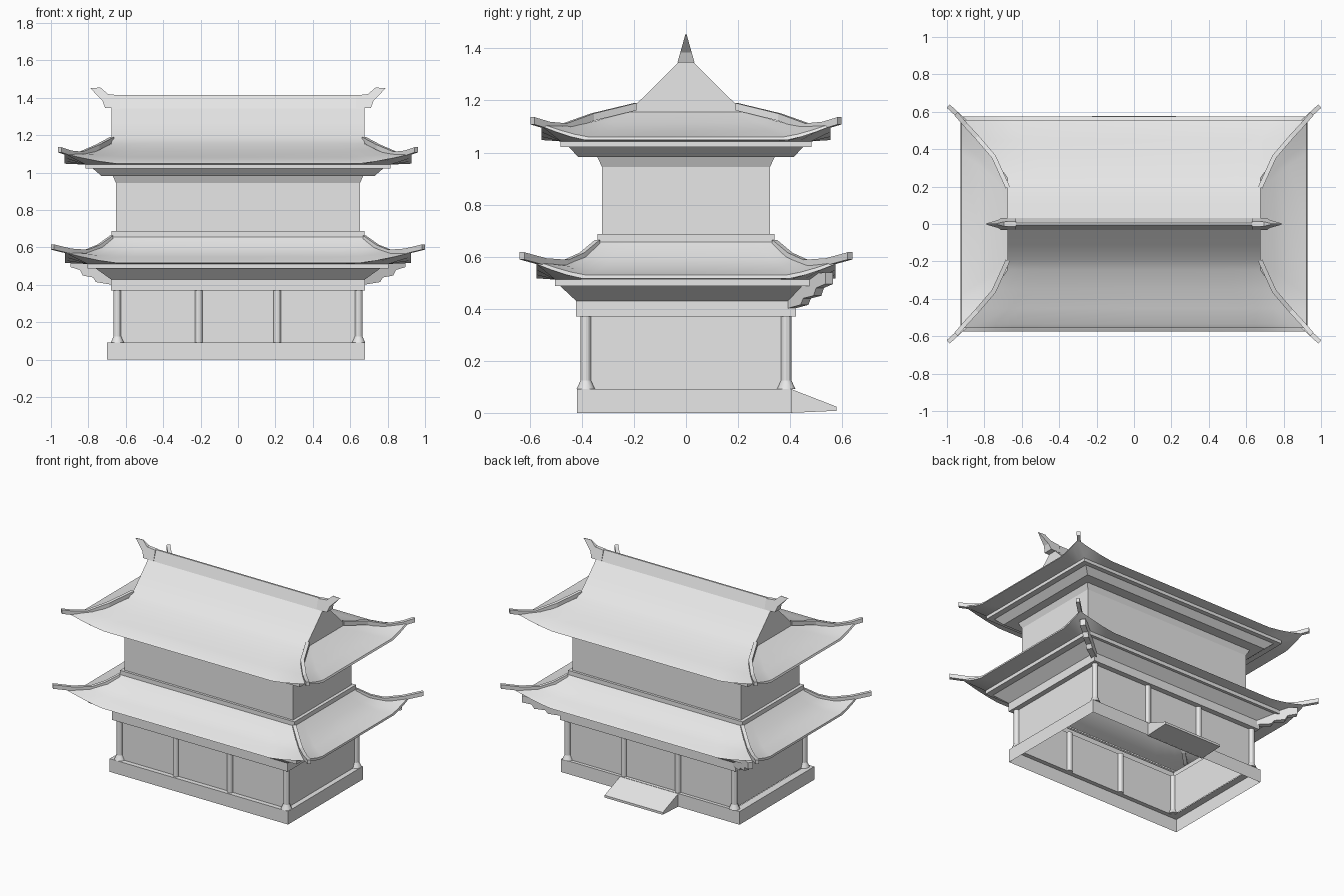
import bpy, bmesh
from mathutils import Vector

cube = bpy.data.objects.get("Cube")
if cube:
    bpy.data.objects.remove(cube, do_unlink=True)

stone = bpy.data.materials.new("light_grey")
stone.use_nodes = True
GREY = (0.8, 0.8, 0.8, 1)
stone.diffuse_color = GREY
stone.node_tree.nodes["Principled BSDF"].inputs["Base Color"].default_value = GREY


def finish(name, bm, smooth=False, recalc=True):
    if recalc:
        bmesh.ops.recalc_face_normals(bm, faces=bm.faces)
    mesh = bpy.data.meshes.new(name)
    bm.to_mesh(mesh)
    bm.free()
    mesh.materials.append(stone)
    ob = bpy.data.objects.new(name, mesh)
    bpy.context.collection.objects.link(ob)
    if smooth:
        bpy.ops.object.select_all(action='DESELECT')
        ob.select_set(True)
        bpy.context.view_layer.objects.active = ob
        bpy.ops.object.shade_smooth_by_angle(angle=0.5)
    return ob


def ring_points(hx, hy, z, lift=0):
    """Rectangle, counter-clockwise; with lift its corners sweep upwards."""
    steps = (-1, -.9, -.8, -.7, 0, .7, .8, .9) if lift is not None else (-1,)
    corners = [(-hx, -hy), (hx, -hy), (hx, hy), (-hx, hy)]
    pts = []
    for i in range(4):
        a, b = Vector(corners[i]), Vector(corners[(i + 1) % 4])
        for t in steps:
            p = a.lerp(b, (t + 1) / 2)
            rise = (lift or 0) * (max(0, abs(t) - .7) / .3) ** 1.3
            pts.append((p.x, p.y, z + rise))
    return pts


def shell(name, rings, smooth=False, cap=False):
    """Open shell through rectangular rings, listed from bottom to top."""
    bm = bmesh.new()
    loops = [[bm.verts.new(p) for p in ring_points(*r)] for r in rings]
    n = len(loops[0])
    for lo, up in zip(loops, loops[1:]):
        for i in range(n):
            j = (i + 1) % n
            bm.faces.new((lo[i], lo[j], up[j], up[i]))
    if cap:
        bm.faces.new(loops[-1])
    return finish(name, bm, smooth, recalc=False)


def storey(name, rings):
    return shell(name, [r + (None,) for r in rings])


def plate(bm, outline, offset):
    """Closed prism between the outline shifted by -offset and +offset."""
    lo = [bm.verts.new(Vector(p) - offset) for p in outline]
    up = [bm.verts.new(Vector(p) + offset) for p in outline]
    bm.faces.new(lo)
    bm.faces.new(up)
    for i in range(len(lo)):
        j = (i + 1) % len(lo)
        bm.faces.new((lo[i], lo[j], up[j], up[i]))


# Plinth
base = storey("plinth", [(.69, .413, 0), (.69, .413, .092), (.64, .38, .092)])
base.location = (-.01, -.005, 0)

# Lower walls, beam, flared cornice and eave board
storey("lower_walls", [(.645, .385, .09), (.645, .385, .371)])
storey("lower_cornice", [(.645, .385, .371), (.68, .422, .371), (.68, .422, .43),
                         (.76, .483, .487), (.805, .503, .487), (.805, .503, .512)])

# Lower roof: soffit, lip, then the concave slope
shell("lower_roof", [(.805, .503, .512, 0), (.925, .575, .517, .055),
                     (.922, .552, .53, .045), (.83, .48, .55, .02),
                     (.745, .40, .595, .005), (.675, .34, .657, 0)], True)

# Upper storey
storey("upper_walls", [(.675, .34, .655), (.675, .34, .687), (.652, .323, .687),
                       (.652, .323, .945), (.67, .34, .982), (.73, .413, .982),
                       (.775, .45, 1.021), (.815, .482, 1.021), (.815, .482, 1.043)])

# Upper hip-and-gable roof
shell("upper_roof", [(.815, .482, 1.043, 0), (.928, .555, 1.048, .053),
                     (.922, .535, 1.06, .043), (.83, .45, 1.083, .02),
                     (.75, .35, 1.115, .005), (.675, .245, 1.155, 0),
                     (.675, .19, 1.187, 0), (.675, .11, 1.265, 0),
                     (.675, .03, 1.345, 0)], True, cap=True)

# Columns, with flared feet at the corners
for x in (-.645, -.21, .21, .645):
    for y in (-.385, .385):
        bm = bmesh.new()
        parts = [(.02, .02, .09, .371)]
        if abs(x) > .5:
            parts.append((.035, .02, .092, .125))
        for r1, r2, z1, z2 in parts:
            made = bmesh.ops.create_cone(bm, cap_ends=True, segments=12,
                                         radius1=r1, radius2=r2, depth=z2 - z1)
            bmesh.ops.translate(bm, verts=made["verts"], vec=(x, y, (z1 + z2) / 2))
        finish("column", bm, True)


# Hip ridges with upturned tails, one on each corner
def hip_ridges(name, path, height):
    for sx in (-1, 1):
        for sy in (-1, 1):
            pts = [Vector((sx * x, sy * y, z)) for x, y, z in path]
            bm = bmesh.new()
            rows = []
            for i, p in enumerate(pts):
                d = pts[min(i + 1, len(pts) - 1)] - pts[max(i - 1, 0)]
                side = Vector((-d.y, d.x, 0)).normalized() * .012
                down = Vector((0, 0, -height))
                rows.append([bm.verts.new(q) for q in
                             (p - side, p + side, p + side + down, p - side + down)])
            for a, b in zip(rows, rows[1:]):
                for k in range(4):
                    m = (k + 1) % 4
                    bm.faces.new((a[k], a[m], b[m], b[k]))
            bm.faces.new(rows[0])
            bm.faces.new(rows[-1])
            finish(name, bm)


hip_ridges("lower_hip_ridge", [(.675, .34, .665), (.745, .40, .615), (.81, .46, .588),
                               (.90, .545, .594), (.993, .63, .617)], .028)
hip_ridges("upper_hip_ridge", [(.675, .195, 1.19), (.75, .36, 1.15), (.84, .465, 1.112),
                               (.90, .53, 1.118), (.952, .59, 1.136)], .028)

# Roof ridge: a tapering wedge along the top
bm = bmesh.new()
plate(bm, [(0, -.033, 1.34), (0, .033, 1.34), (0, .006, 1.415), (0, -.006, 1.415)],
      Vector((.675, 0, 0)))
finish("roof_ridge", bm)

# Horned ridge ends, thick at the foot and thin at the tip
for s in (-1, 1):
    bm = bmesh.new()
    outline = [(.63, 1.345), (.71, 1.345), (.725, 1.385), (.79, 1.452),
               (.735, 1.455), (.695, 1.42), (.63, 1.413)]
    plate(bm, [(s * x, 0, z) for x, z in outline], Vector((0, .01, 0)))
    for v in bm.verts:
        v.co.y *= .2 + 3.1 * (1.455 - v.co.z) / .11
    finish("ridge_end", bm)

# Stepped brackets under the rear eave corners
for s in (-1, 1):
    bm = bmesh.new()
    outline = [(.66, .40, .52), (.66, .40, .40), (.75, .455, .415), (.765, .465, .44),
               (.82, .505, .45), (.835, .515, .48), (.885, .55, .495), (.885, .55, .54)]
    plate(bm, [(s * x, y, z) for x, y, z in outline], Vector((s * -.01, .015, 0)))
    finish("corner_bracket", bm)

# Entrance ramp at the back
bm = bmesh.new()
plate(bm, [(0, .40, 0), (0, .578, .008), (0, .578, .024), (0, .40, .093)],
      Vector((.225, 0, 0)))
finish("ramp", bm)
